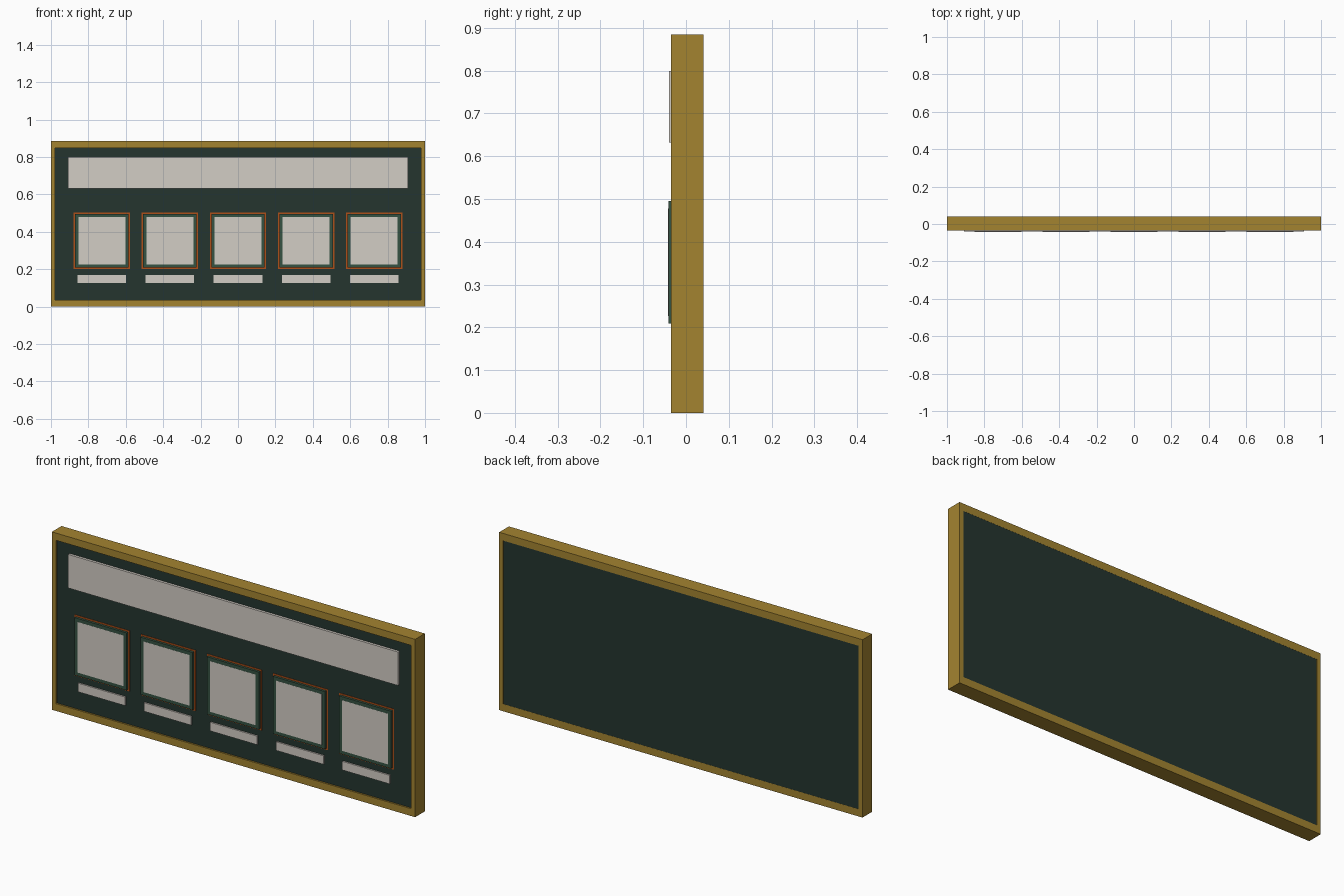
import bpy

if "Cube" in bpy.data.objects:
    bpy.data.objects.remove(bpy.data.objects["Cube"])


def material(name, rgb):
    m = bpy.data.materials.new(name)
    m.diffuse_color = (*rgb, 1)
    m.use_nodes = True
    m.node_tree.nodes["Principled BSDF"].inputs["Base Color"].default_value = m.diffuse_color
    return m


GOLD = material("gold", (0.37, 0.23, 0.03))
DARK = material("dark_green", (0.018, 0.035, 0.028))
GREEN = material("mid_green", (0.035, 0.085, 0.055))
ORANGE = material("orange", (0.42, 0.08, 0.01))
PAPER = material("paper", (0.65, 0.61, 0.56))


def box(name, x, y, z, mat):
    """Box from (min, max) ranges on each axis."""
    bpy.ops.mesh.primitive_cube_add(size=1)
    o = bpy.context.object
    o.name = name
    o.location = [sum(r) / 2 for r in (x, y, z)]
    o.scale = [r[1] - r[0] for r in (x, y, z)]
    bpy.ops.object.transform_apply(location=True, rotation=False, scale=True)
    o.data.materials.append(mat)
    return o


H = 0.885              # overall height
F, B = -0.0355, 0.0405  # front and back of the outer frame
SIDE, RAIL = 0.022, 0.036
FACE = -0.027          # front surface of the recessed board

# Backing board, set back from the frame front
box("board", (-1 + SIDE, 1 - SIDE), (FACE, B - 0.0005), (RAIL, H - RAIL), DARK)

# Outer frame
box("frame_bottom", (-1, 1), (F, B), (0, RAIL), GOLD)
box("frame_top", (-1, 1), (F, B), (H - RAIL, H), GOLD)
box("frame_left", (-1, -1 + SIDE), (F, B), (RAIL, H - RAIL), GOLD)
box("frame_right", (1 - SIDE, 1), (F, B), (RAIL, H - RAIL), GOLD)

# Wide header plate
box("header_plate", (-0.908, 0.908), (FACE, -0.0395), (0.632, 0.799), PAPER)


def square(name, cx, half, y, mat, cz=0.352):
    box(name, (cx - half, cx + half), y, (cz - half, cz + half), mat)


# Five display tiles: orange trim, green mount, paper face, label strip
for i in range(5):
    cx = (i - 2) * 0.364
    square(f"tile_trim_{i + 1}", cx, 0.151, (FACE, -0.029), ORANGE)
    square(f"tile_mount_{i + 1}", cx, 0.143, (-0.029, -0.041), GREEN)
    square(f"tile_face_{i + 1}", cx, 0.126, (-0.041, -0.0415), PAPER)
    box(f"tile_label_{i + 1}", (cx - 0.13, cx + 0.13), (FACE, -0.0345),
        (0.127, 0.17), PAPER)
